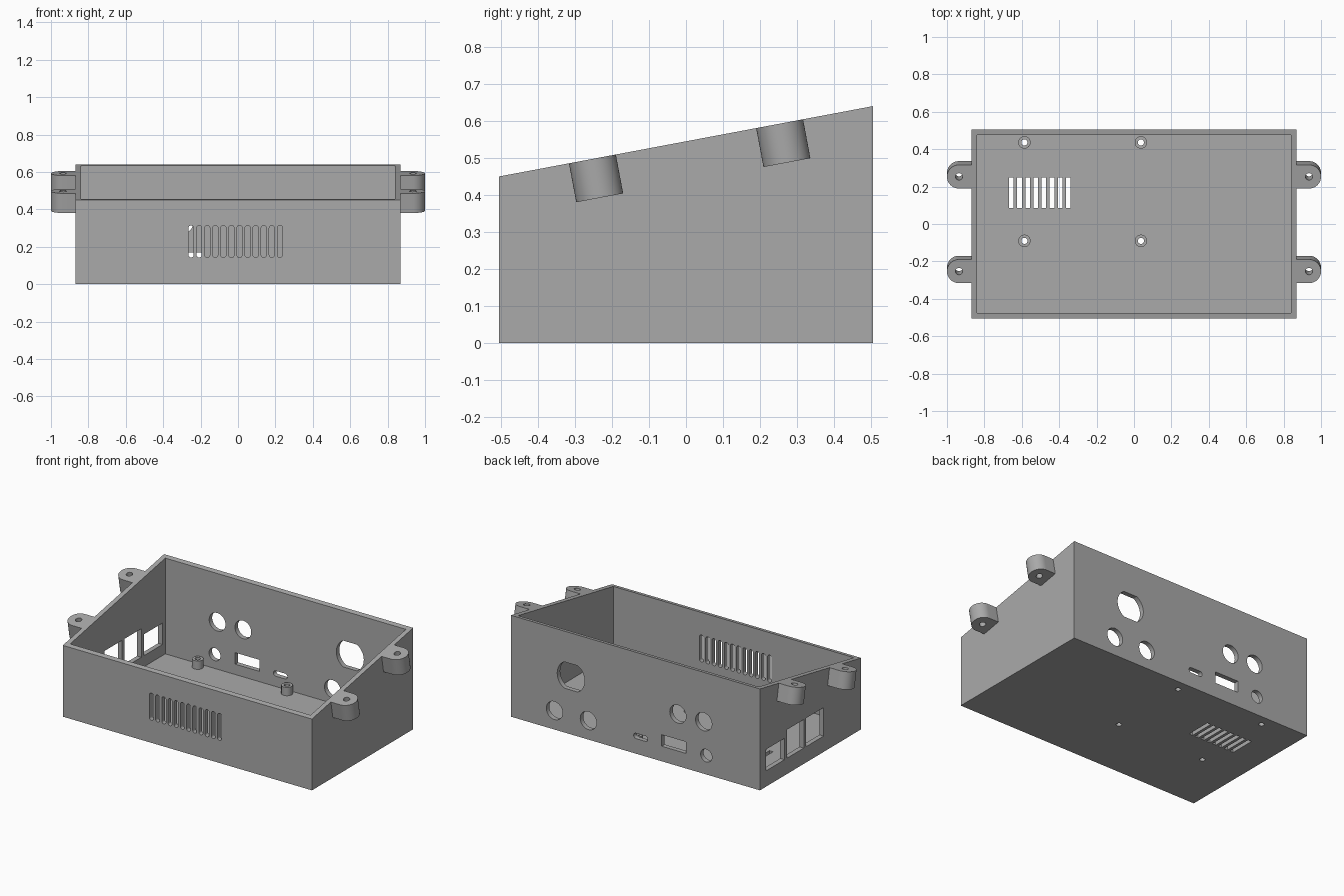
import bpy, bmesh, math
from mathutils import Matrix

if "Cube" in bpy.data.objects:
    bpy.data.objects.remove(bpy.data.objects["Cube"], do_unlink=True)

grey = bpy.data.materials.new("grey_plastic")
grey.use_nodes = True
grey.diffuse_color = (0.4, 0.4, 0.4, 1)
grey.node_tree.nodes["Principled BSDF"].inputs["Base Color"].default_value = (0.4, 0.4, 0.4, 1)

HX, HY, WALL = 0.87, 0.505, 0.03
FRONT_Z, BACK_Z = 0.45, 0.64
SLOPE = math.atan2(BACK_Z - FRONT_Z, 2 * HY)

# Extrusion frames: local x, y, z -> world
UP = Matrix.Identity(4)
ALONG_X = Matrix(((0, 0, 1, 0), (1, 0, 0, 0), (0, 1, 0, 0), (0, 0, 0, 1)))
ALONG_Y = Matrix(((1, 0, 0, 0), (0, 0, 1, 0), (0, 1, 0, 0), (0, 0, 0, 1)))


def rect(x0, x1, y0, y1):
    return [(x0, y0), (x1, y0), (x1, y1), (x0, y1)]


def circle(x, y, r, n=40):
    return [(x + r * math.cos(2 * math.pi * i / n), y + r * math.sin(2 * math.pi * i / n))
            for i in range(n)]


def capsule(x, y, w, h, n=8):
    """Rounded slot: half circles at the ends of the longer side."""
    r = min(w, h) / 2
    dx, dy = w / 2 - r, h / 2 - r
    pts = []
    for i in range(4 * n):
        a = 2 * math.pi * (i + 0.5) / (4 * n)
        c, s = math.cos(a), math.sin(a)
        pts.append((x + math.copysign(dx, c) + r * c, y + math.copysign(dy, s) + r * s))
    return pts


def add_prism(bm, pts, start, depth, frame):
    verts = [bm.verts.new(frame @ Matrix.Translation((u, v, start)).translation) for u, v in pts]
    face = bm.faces.new(verts)
    ext = bmesh.ops.extrude_face_region(bm, geom=[face])
    top = [g for g in ext["geom"] if isinstance(g, bmesh.types.BMVert)]
    axis = frame.to_3x3().col[2].normalized()
    bmesh.ops.translate(bm, verts=top, vec=axis * depth)


def solid(name, prisms):
    bm = bmesh.new()
    for p in prisms:
        add_prism(bm, *p)
    bmesh.ops.recalc_face_normals(bm, faces=bm.faces)
    mesh = bpy.data.meshes.new(name)
    bm.to_mesh(mesh)
    bm.free()
    mesh.materials.append(grey)
    obj = bpy.data.objects.new(name, mesh)
    bpy.context.collection.objects.link(obj)
    return obj


def select(obj):
    bpy.ops.object.select_all(action="DESELECT")
    obj.select_set(True)
    bpy.context.view_layer.objects.active = obj


def cut(obj, prisms):
    cutter = solid("cutter", prisms)
    cutter.hide_render = True
    mod = obj.modifiers.new("cut", "BOOLEAN")
    mod.operation, mod.solver, mod.object = "DIFFERENCE", "EXACT", cutter
    select(obj)
    bpy.ops.object.modifier_apply(modifier=mod.name)
    bpy.data.objects.remove(cutter, do_unlink=True)


def smooth(obj):
    select(obj)
    bpy.ops.object.shade_smooth_by_angle(angle=math.radians(30))


# Sloped case, hollowed from the top
profile = [(-HY, 0), (HY, 0), (HY, BACK_Z), (-HY, FRONT_Z)]
case = solid("case", [(profile, -HX, 2 * HX, ALONG_X)])
ix, iy = HX - WALL, HY - WALL
cut(case, [(rect(-ix, ix, -iy, iy), WALL, 1, UP)])

# Standoff positions on the floor
posts = [(x, y) for x in (-0.586, 0.037) for y in (-0.09, 0.436)]
post_holes = [(circle(x, y, 0.0165, 24), -0.1, 0.4, UP) for x, y in posts]

# Floor vents and screw holes
cut(case, post_holes + [(rect(x, x + 0.025, 0.086, 0.249), -0.1, 0.2, UP)
                        for x in (-0.668 + 0.0434 * i for i in range(8))])

# Front vents
cut(case, [(capsule(-0.251 + 0.0432 * i, 0.228, 0.028, 0.171), -0.6, 0.2, ALONG_Y)
           for i in range(12)])

# Back wall openings: flat-sided switch hole, round jacks, port slots
switch = [(x, max(0.28, min(0.446, z))) for x, z in circle(0.45, 0.363, 0.096, 48)]
switch = list(dict.fromkeys(switch))
jacks = [(0.565, 0.12, 0.057), (0.328, 0.12, 0.057), (-0.297, 0.328, 0.057),
         (-0.477, 0.328, 0.057), (-0.495, 0.119, 0.04)]
back = [switch, rect(-0.352, -0.184, 0.095, 0.168), capsule(-0.037, 0.112, 0.098, 0.034)]
back += [circle(*j) for j in jacks]
cut(case, [(p, 0.4, 0.2, ALONG_Y) for p in back])

# Side windows on the right wall
windows = [rect(0.26, 0.445, 0.1, 0.235), rect(0.068, 0.235, 0.1, 0.28),
           rect(-0.13, 0.045, 0.1, 0.28)]
cut(case, [(w, -1, 0.25, ALONG_X) for w in windows])
smooth(case)

# Standoffs
for i, (x, y) in enumerate(posts):
    post = solid(f"standoff_{i + 1}", [(circle(x, y, 0.033, 32), WALL, 0.053, UP)])
    cut(post, [post_holes[i]])
    smooth(post)

# Mounting ears, tilted to lie flush with the sloped rim
EAR_R, EAR_H = 0.0645, 0.107
for side, label in ((1, "left"), (-1, "right")):
    for y, end in ((-0.253, "front"), (0.253, "back")):
        z = FRONT_Z + (y + HY) * math.tan(SLOPE)
        frame = Matrix.Translation((0, y, z)) @ Matrix.Rotation(SLOPE, 4, "X")
        arc = [(side * (1 - EAR_R + EAR_R * math.cos(a)), EAR_R * math.sin(a))
               for a in (math.pi * (i / 24 - 0.5) for i in range(25))]
        outline = [(side * HX, -EAR_R)] + arc + [(side * HX, EAR_R)]
        ear = solid(f"{label}_{end}_ear", [(outline, -EAR_H, EAR_H, frame)])
        cut(ear, [(circle(side * (1 - EAR_R), 0, 0.019, 24), -0.2, 0.3, frame)])
        smooth(ear)
